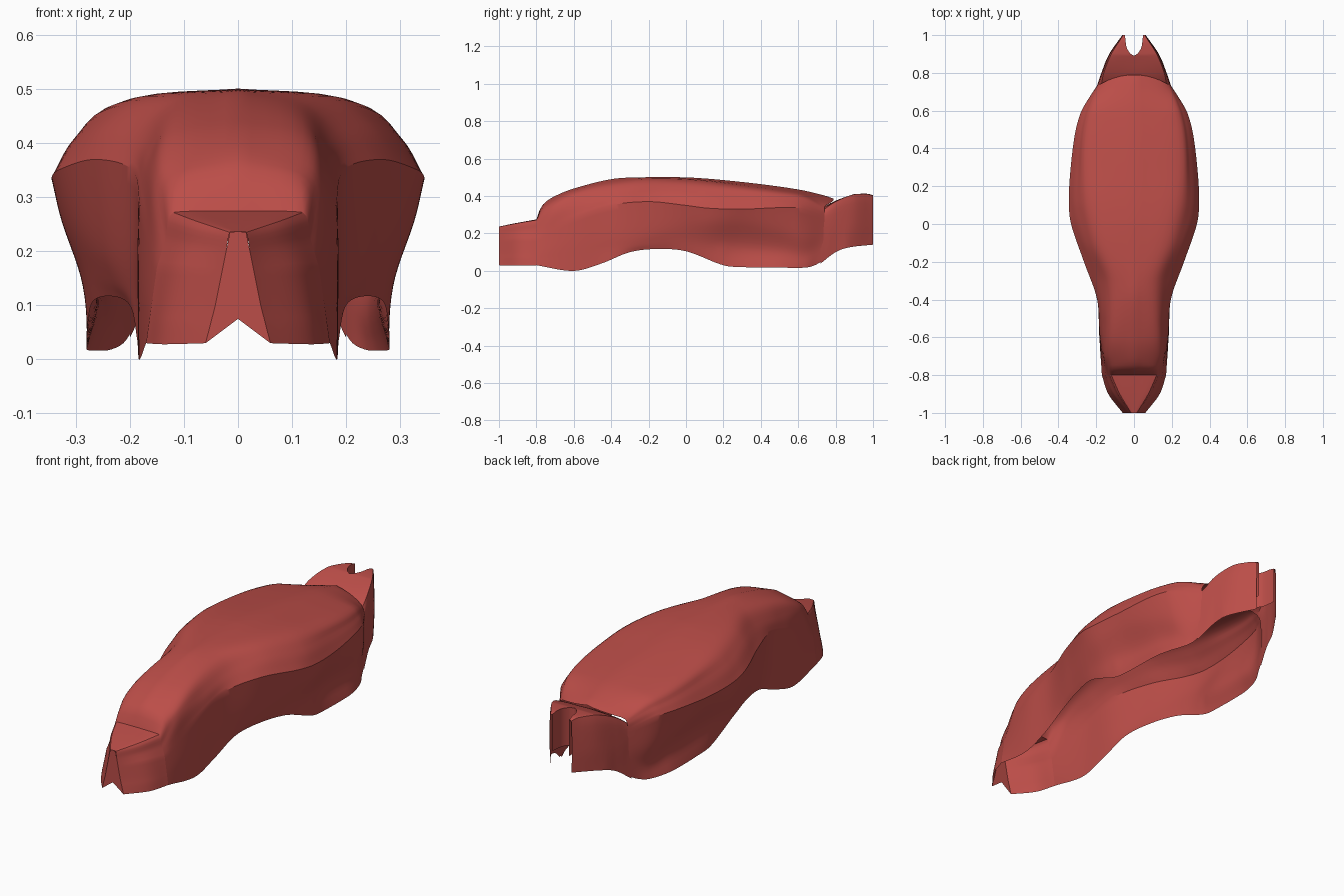
import bpy, bmesh

if "Cube" in bpy.data.objects:
    bpy.data.objects.remove(bpy.data.objects["Cube"])

red = bpy.data.materials.new("shell red")
red.diffuse_color = (0.50, 0.075, 0.065, 1)
red.use_nodes = True
red.node_tree.nodes["Principled BSDF"].inputs["Base Color"].default_value = red.diffuse_color


def smooth_at(keys, t):
    """Limited cubic through keys (t, value, value...)."""
    n = len(keys)
    t = min(max(t, keys[0][0]), keys[-1][0])
    i = next((k for k in range(n - 1) if t <= keys[k + 1][0]), n - 2)
    a, b = keys[i], keys[i + 1]
    h = b[0] - a[0]
    u = (t - a[0]) / h

    def slope(k, c):
        p, q = keys[max(k - 1, 0)], keys[min(k + 1, n - 1)]
        return (q[c] - p[c]) / (q[0] - p[0])

    out = []
    for c in range(1, len(a)):
        m0, m1 = slope(i, c) * h, slope(i + 1, c) * h
        d = b[c] - a[c]
        lim = 2.5 * abs(d) + 0.004
        m0, m1 = max(-lim, min(lim, m0)), max(-lim, min(lim, m1))
        out.append(a[c] + u * m0 + (3 * d - 2 * m0 - m1) * u * u
                   + (m0 + m1 - 2 * d) * u ** 3)
    return out


def section(points, creases, steps=5):
    """Smooth half section, broken at the crease indices."""
    cuts = [0] + list(creases) + [len(points) - 1]
    result = [points[0]]
    for s, e in zip(cuts, cuts[1:]):
        chain = [(k - s, *points[k]) for k in range(s, e + 1)]
        n = (e - s) * steps
        result += [smooth_at(chain, k / steps) for k in range(1, n + 1)]
    return result


def finish(name, bm):
    mesh = bpy.data.meshes.new(name)
    bm.to_mesh(mesh)
    bm.free()
    mesh.materials.append(red)
    ob = bpy.data.objects.new(name, mesh)
    bpy.context.collection.objects.link(ob)
    bpy.ops.object.select_all(action='DESELECT')
    ob.select_set(True)
    bpy.context.view_layer.objects.active = ob
    bpy.ops.object.shade_smooth_by_angle(angle=0.5)
    mod = ob.modifiers.new("mirror", 'MIRROR')
    mod.use_clip = True
    mod.merge_threshold = 0.0005
    return ob


def loft(name, rails, y0, y1, count, creases=(), sweep=0):
    """Half shell through rails running along y, mirrored in x."""
    bm = bmesh.new()
    rows = []
    for i in range(count + 1):
        y = y0 + (y1 - y0) * i / count
        pts = [smooth_at(r, y) for r in rails]
        back = sweep * max(0, (y - .6) / .19)
        rows.append([bm.verts.new((max(x, 0), y - back * min(1, (x / .18) ** 2), z))
                     for x, z in section(pts, creases)])
    for a, b in zip(rows, rows[1:]):
        for j in range(len(a) - 1):
            bm.faces.new((a[j], a[j + 1], b[j + 1], b[j]))
    return finish(name, bm)


# Main shell rails: (y, x, z)
roof = [(y, 0, z) for y, z in (
    (-.80, .275), (-.785, .32), (-.76, .36), (-.70, .40), (-.60, .44), (-.40, .49),
    (-.25, .50), (0, .50), (.30, .475), (.60, .435), (.75, .40), (.79, .385))]
shoulder = [(-.80, .12, .272), (-.76, .115, .335), (-.60, .12, .42), (-.30, .115, .478),
            (-.10, .17, .487), (.10, .22, .474), (.30, .237, .45), (.50, .23, .425),
            (.65, .20, .40), (.79, .165, .35)]
haunch = [(-.80, .135, .22), (-.70, .155, .33), (-.50, .165, .38), (-.30, .18, .42),
          (-.10, .25, .435), (.10, .302, .41), (.30, .297, .395), (.50, .28, .38),
          (.65, .24, .365), (.79, .188, .325)]
crease = [(-.80, .15, .17), (-.60, .18, .28), (-.40, .195, .35), (-.20, .265, .37),
          (0, .333, .35), (.12, .345, .335), (.30, .335, .33), (.50, .308, .338),
          (.62, .27, .335), (.79, .191, .29)]
flank = [(-.80, .16, .10), (-.60, .183, .16), (-.40, .194, .20), (-.20, .25, .22),
         (0, .31, .25), (.12, .326, .255), (.30, .312, .26), (.50, .285, .225),
         (.65, .25, .19), (.79, .192, .20)]
skirt = [(-.80, .165, .065), (-.60, .183, .07), (-.40, .19, .12), (-.20, .235, .15),
         (0, .285, .165), (.12, .29, .15), (.30, .264, .13), (.50, .253, .11),
         (.65, .232, .09), (.79, .192, .13)]
hem = [(-.80, .17, .03), (-.60, .183, 0), (-.45, .187, .04), (-.30, .20, .10),
       (-.15, .235, .117), (0, .27, .105), (.20, .28, .03), (.30, .28, .02),
       (.50, .277, .017), (.65, .24, .017), (.72, .212, .03), (.79, .192, .06)]
loft("main_shell", [roof, shoulder, haunch, crease, flank, skirt, hem],
     -.80, .79, 90, (3,), .05)

# Nose, tapering to a narrow front edge
nose = [
    [(-1, 0, .237), (-.9, 0, .257), (-.8, 0, .275)],
    [(-1, .015, .235), (-.9, .075, .255), (-.8, .12, .272)],
    [(-1, .022, .20), (-.9, .09, .21), (-.8, .135, .22)],
    [(-1, .03, .16), (-.9, .107, .17), (-.8, .15, .17)],
    [(-1, .042, .10), (-.9, .122, .10), (-.8, .16, .10)],
    [(-1, .051, .065), (-.9, .13, .065), (-.8, .165, .065)],
    [(-1, .06, .03), (-.9, .136, .028), (-.8, .17, .03)]]
loft("nose", nose, -1, -.8, 14, (3,))

# Front plate with a notched lower edge
bm = bmesh.new()
outline = [(0, .075)] + [r[0][1:] for r in reversed(nose)]
bm.faces.new([bm.verts.new((x, -1, z)) for x, z in outline])
finish("front_plate", bm)

# Tail with a rounded slot between two prongs
slot = [(.72, 0, .335), (.80, 0, .375), (.89, 0, .408), (.90, .017, .41),
        (.93, .037, .412), (.97, .045, .412), (1, .047, .405)]
tail_corner = [(.72, .175, .315), (.80, .16, .37), (.90, .12, .409), (.97, .076, .41), (1, .058, .40)]
tail_side = [(.72, .199, .25), (.80, .172, .25), (.90, .131, .26), (1, .062, .26)]
tail_hem = [(.72, .20, .04), (.80, .17, .10), (.87, .145, .125), (1, .06, .14)]
loft("tail", [slot, tail_corner, tail_side, tail_hem], .72, 1, 56)

# Wall lining the slot
lining = [(y, x, .22) for y, x, z in slot]
loft("slot_wall", [lining, slot], .89, 1, 22)
